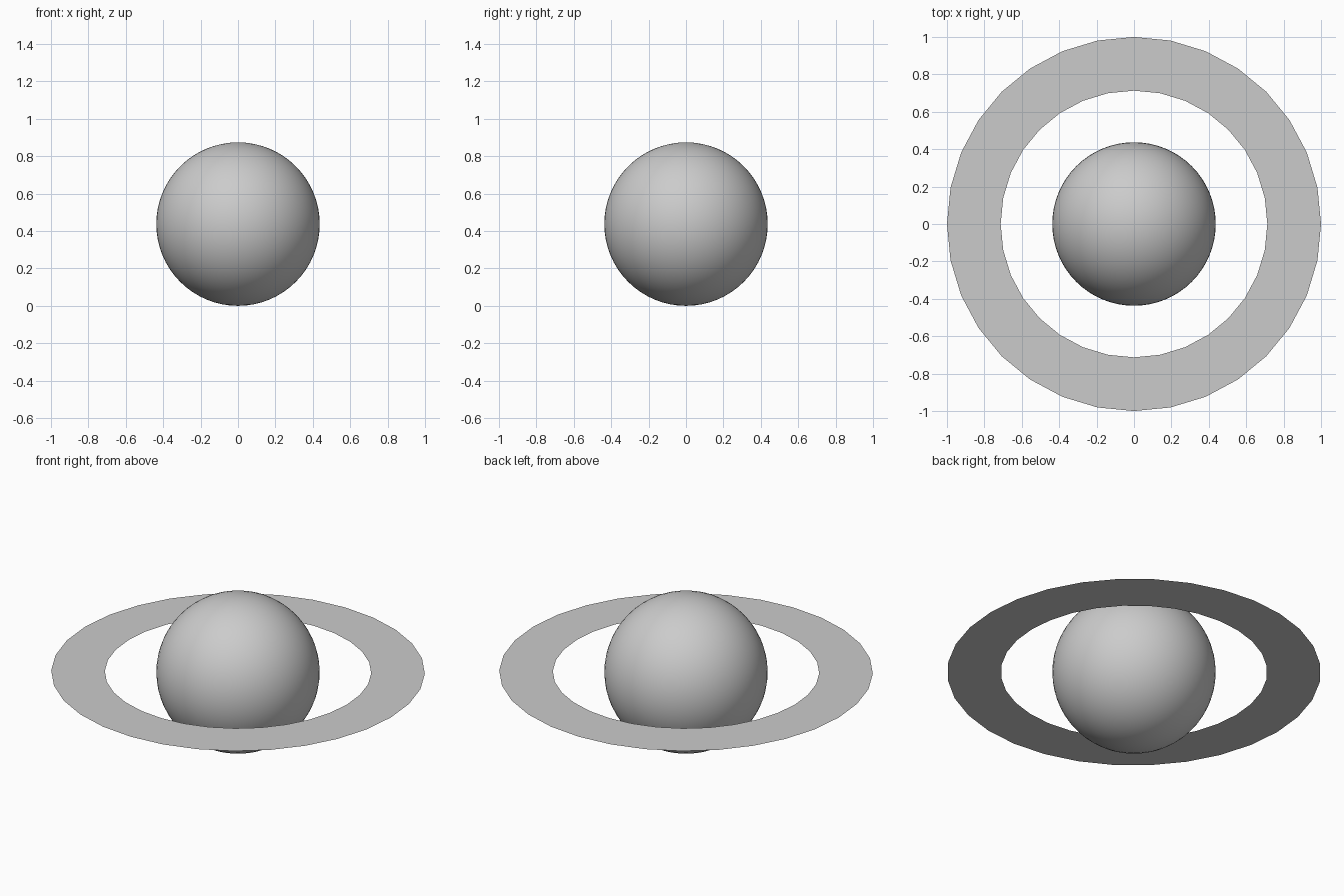
import bpy, bmesh, math

if "Cube" in bpy.data.objects:
    bpy.data.objects.remove(bpy.data.objects["Cube"])

R = 0.437                      # planet radius
R_IN, R_OUT = 0.713, 1.0       # ring radii
SIDES = 32

# Planet: smooth ball standing on z = 0
bpy.ops.mesh.primitive_uv_sphere_add(segments=64, ring_count=32, radius=R, location=(0, 0, R))
planet = bpy.context.object
planet.name = "planet"
bpy.ops.object.shade_smooth()

# Ring: flat, paper-thin band around the equator
bm = bmesh.new()


def circle(radius):
    return [bm.verts.new((radius * math.cos(a), radius * math.sin(a), 0))
            for a in (2 * math.pi * i / SIDES for i in range(SIDES))]


inner, outer = circle(R_IN), circle(R_OUT)
for i in range(SIDES):
    j = (i + 1) % SIDES
    bm.faces.new((inner[i], outer[i], outer[j], inner[j]))
mesh = bpy.data.meshes.new("ring")
bm.to_mesh(mesh)
bm.free()
ring = bpy.data.objects.new("ring", mesh)
ring.location.z = R
bpy.context.collection.objects.link(ring)
